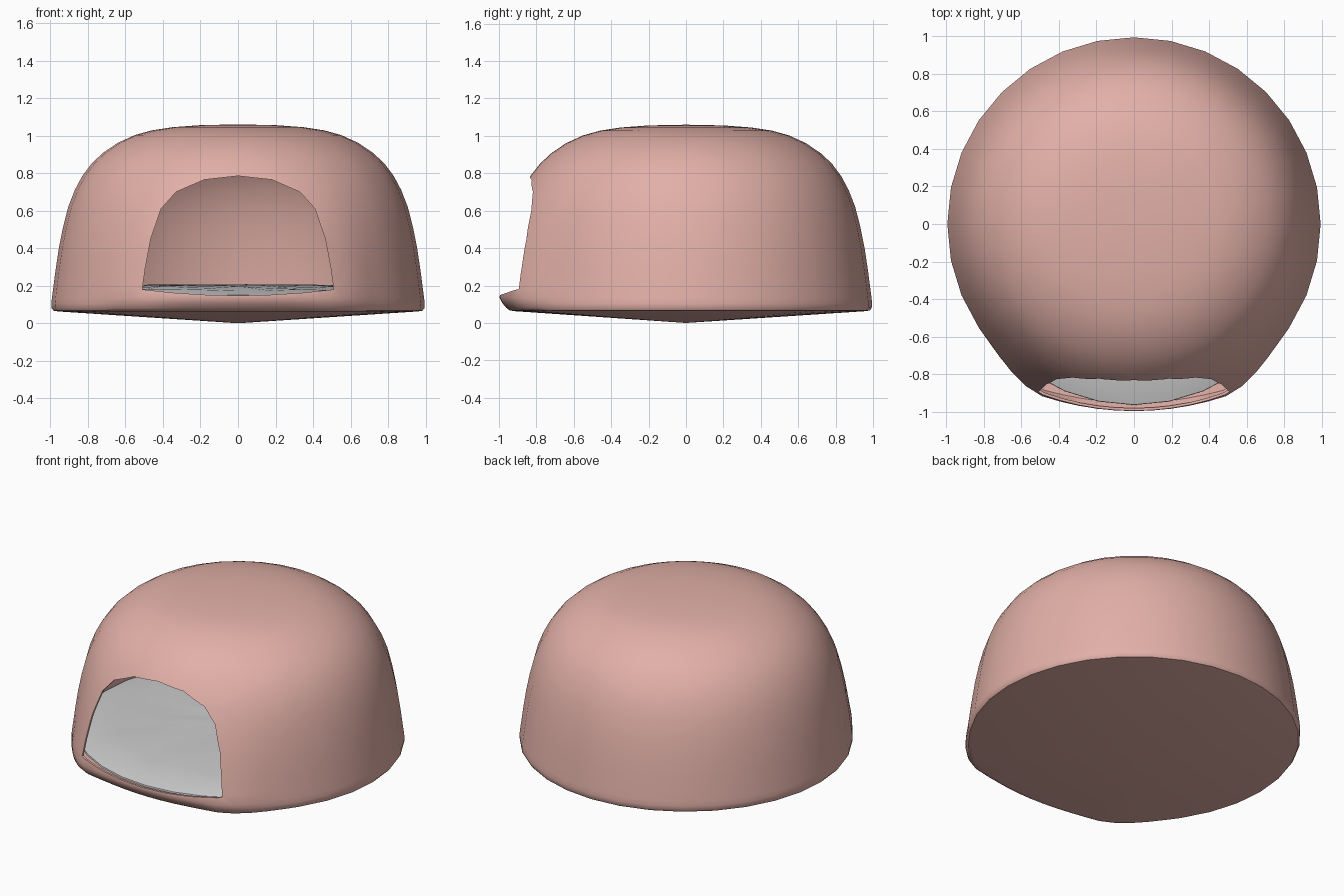
import bpy, bmesh, math, random
from math import sin, cos, radians

if "Cube" in bpy.data.objects:
    bpy.data.objects.remove(bpy.data.objects["Cube"])

random.seed(4)


def material(name, col):
    m = bpy.data.materials.new(name)
    m.diffuse_color = (*col, 1)
    m.use_nodes = True
    m.node_tree.nodes["Principled BSDF"].inputs["Base Color"].default_value = m.diffuse_color
    return m


pink = material("dusty pink felt", (0.76, 0.435, 0.39))
grey = material("grey cushion fabric", (0.60, 0.60, 0.60))


def make_object(name, bm, mat):
    bmesh.ops.recalc_face_normals(bm, faces=bm.faces)
    me = bpy.data.meshes.new(name)
    bm.to_mesh(me)
    bm.free()
    ob = bpy.data.objects.new(name, me)
    bpy.context.collection.objects.link(ob)
    me.materials.append(mat)
    return ob


def revolve(profile, angles, place):
    """Closed solid of revolution; first and last profile points lie on the axis."""
    bm = bmesh.new()
    first = bm.verts.new((0, 0, profile[0][1]))
    last = bm.verts.new((0, 0, profile[-1][1]))
    rings = [[bm.verts.new(place(r, z, a)) for a in angles] for r, z in profile[1:-1]]
    n = len(angles)
    for i in range(n):
        j = (i + 1) % n
        bm.faces.new((first, rings[0][i], rings[0][j]))
        bm.faces.new((last, rings[-1][j], rings[-1][i]))
        for lo, hi in zip(rings, rings[1:]):
            bm.faces.new((lo[i], lo[j], hi[j], hi[i]))
    return bm


def smoothstep(a, b, x):
    t = min(1, max(0, (x - a) / (b - a)))
    return t * t * (3 - 2 * t)


# Angles measured from the front, denser around the doorway
angles = []
for k in range(32):
    a = k * 11.25 - 180
    angles.append(radians(a))
    if abs(a + 5.6) < 56:
        angles.append(radians(a + 5.625))


def dome_point(r, z, a):
    """Circular plan, flared out slightly around the doorway."""
    d = abs(math.degrees(a))
    flare = max(0, 0.062 - 0.075 * z) * (1 - smoothstep(29, 54, d))
    if z < 0.2:
        flare *= 0.1 + 0.9 * min(1, d / 29) ** 2
    flare -= 0.05 * min(1, max(0, (0.13 - z) / 0.065)) * (1 - smoothstep(15, 55, d))
    r *= 1 + flare
    return (r * sin(a), -r * cos(a), z)


# Shell: outer dome with a thin wall
outer = [(0, 1.06), (0.2, 1.056), (0.35, 1.045), (0.46, 1.028), (0.55, 1.003),
         (0.64, 0.962), (0.72, 0.908), (0.78, 0.852), (0.83, 0.785), (0.87, 0.71),
         (0.905, 0.62), (0.933, 0.51), (0.955, 0.40), (0.973, 0.28), (0.984, 0.195),
         (0.992, 0.135), (0.995, 0.105), (0.993, 0.08), (0.984, 0.067), (0.96, 0.063),
         (0, 0.0)]
inner = [(max(0, r - 0.012), z - 0.01) for r, z in outer[:-6]]
inner += [(0.978, 0.135), (0.975, 0.095), (0, 0.04)]
bm = revolve(outer, angles, dome_point)
cavity = revolve(inner, angles, dome_point)
shell = make_object("pet_house_shell", bm, pink)
cavity = make_object("cavity_cutter", cavity, pink)

# Arched doorway cutter
half = [(0.51, 0.18), (0.495, 0.29), (0.465, 0.45), (0.41, 0.61), (0.33, 0.70),
        (0.18, 0.765)]
arch = half + [(0, 0.785)] + [(-x, z) for x, z in reversed(half)]
arch += [(x, 0.148 + 0.032 * (x / 0.51) ** 2) for x in (-0.34, -0.17, 0, 0.17, 0.34)]
bm = bmesh.new()
face = bm.faces.new([bm.verts.new((x, -1.4, z)) for x, z in arch])
ext = bmesh.ops.extrude_face_region(bm, geom=[face])
for v in ext["geom"]:
    if isinstance(v, bmesh.types.BMVert):
        v.co.y = -0.45
door = make_object("doorway_cutter", bm, pink)

bpy.context.view_layer.objects.active = shell
for cutter in (cavity, door):
    cutter.hide_render = True
    mod = shell.modifiers.new("cut", 'BOOLEAN')
    mod.operation = 'DIFFERENCE'
    mod.solver = 'EXACT'
    mod.object = cutter
    bpy.ops.object.modifier_apply(modifier=mod.name)
for cutter in (cavity, door):
    bpy.data.objects.remove(cutter)


# Cushion: softly crumpled pad covering the floor
def cushion_point(r, z, a):
    if z > 0.17 and r < 0.9:
        z += random.uniform(-0.006, 0.006)
    return (r * sin(a), -r * cos(a), z)


pad = [(0, 0.205), (0.25, 0.203), (0.5, 0.2), (0.72, 0.193), (0.87, 0.178),
       (0.963, 0.15), (0.965, 0.14), (0.92, 0.12), (0, 0.06)]
bm = revolve(pad, [radians(k * 11.25) for k in range(32)], cushion_point)
cushion = make_object("cushion", bm, grey)

for ob in (shell, cushion):
    bpy.ops.object.select_all(action='DESELECT')
    ob.select_set(True)
    bpy.context.view_layer.objects.active = ob
    bpy.ops.object.shade_smooth_by_angle(angle=radians(40))
